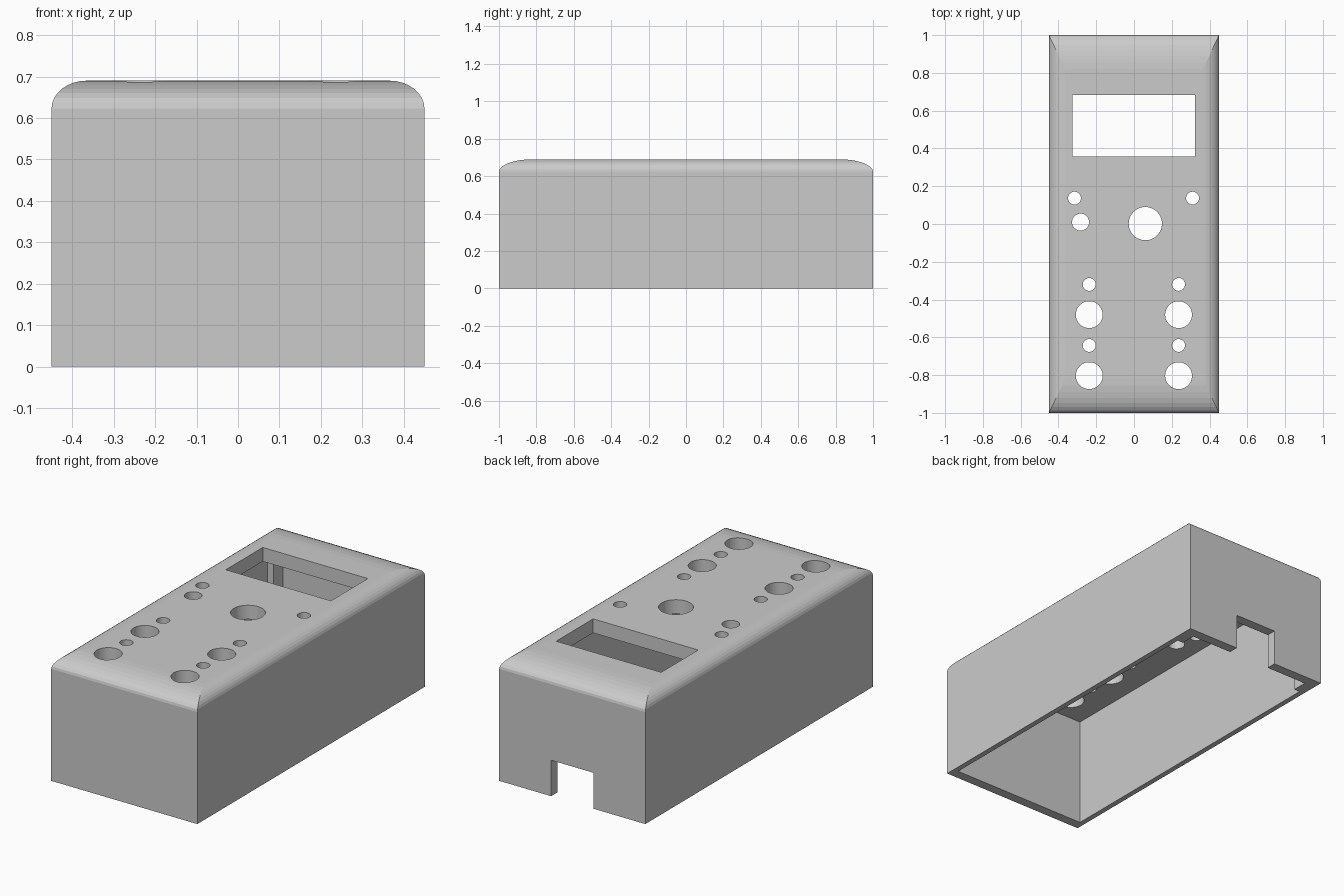
import bpy, bmesh, math
from mathutils import Vector

if "Cube" in bpy.data.objects:
    bpy.data.objects.remove(bpy.data.objects["Cube"])

W, L, H = 0.45, 1.0, 0.69      # half width, half length, height
RX, RY, RZ = 0.085, 0.18, 0.067  # elliptical edge rounding
CEIL = 0.612                   # inside ceiling height


def prism(name, points, offset):
    """Extrude a closed polygon of 3D points along an offset."""
    bm = bmesh.new()
    face = bm.faces.new([bm.verts.new(p) for p in points])
    ext = bmesh.ops.extrude_face_region(bm, geom=[face], use_keep_orig=True)
    verts = [g for g in ext["geom"] if isinstance(g, bmesh.types.BMVert)]
    bmesh.ops.translate(bm, verts=verts, vec=Vector(offset))
    bmesh.ops.recalc_face_normals(bm, faces=bm.faces)
    me = bpy.data.meshes.new(name)
    bm.to_mesh(me)
    bm.free()
    ob = bpy.data.objects.new(name, me)
    bpy.context.collection.objects.link(ob)
    return ob


def boolean(target, tool, operation):
    """Apply a boolean and remove the tool object."""
    mod = target.modifiers.new("cut", 'BOOLEAN')
    mod.operation, mod.solver, mod.object = operation, 'EXACT', tool
    bpy.context.view_layer.objects.active = target
    bpy.ops.object.modifier_apply(modifier=mod.name)
    bpy.data.objects.remove(tool)


def rounded_profile(half, r, n=8):
    """Half-plane outline (u, z) with elliptical top corners."""
    arc = [(half - r + r * math.cos(math.pi / 2 * i / n),
            H - RZ + RZ * math.sin(math.pi / 2 * i / n)) for i in range(n + 1)]
    right = [(half, 0)] + arc
    return right + [(-u, z) for u, z in reversed(right)]


def box_cut(x0, x1, y0, y1, z0, z1):
    pts = [(x0, y0, z0), (x1, y0, z0), (x1, y1, z0), (x0, y1, z0)]
    boolean(case, prism("box_cutter", pts, (0, 0, z1 - z0)), 'DIFFERENCE')


def hole(x, y, r, n=48):
    pts = [(x + r * math.cos(2 * math.pi * i / n),
            y + r * math.sin(2 * math.pi * i / n), 0.5) for i in range(n)]
    boolean(case, prism("hole_cutter", pts, (0, 0, 0.4)), 'DIFFERENCE')


# Outer shell: two rounded profiles crossed, giving mitred corners
case = prism("enclosure_case",
             [(u, -L, z) for u, z in rounded_profile(W, RX)], (0, 2 * L, 0))
side = prism("side_profile",
             [(-0.6, u, z) for u, z in rounded_profile(L, RY)], (1.2, 0, 0))
# keep the sides and floor of the cutter clear of the case faces
for v in side.data.vertices:
    if v.co.z < 0.01:
        v.co.z = -0.1
boolean(case, side, 'INTERSECT')

# Open cavity, with small posts left in the two back corners
ix, iy = W - 0.03, L - 0.055
px, py = ix - 0.035, iy - 0.085
outline = [(-ix, -iy), (ix, -iy), (ix, py), (px, py), (px, iy),
           (-px, iy), (-px, py), (-ix, py)]
cavity = prism("cavity", [(x, y, -0.1) for x, y in outline], (0, 0, CEIL + 0.1))
boolean(case, cavity, 'DIFFERENCE')

# Cable notch in the back wall and display window in the top
box_cut(-0.13, 0.13, 0.9, 1.1, -0.1, 0.2)
box_cut(-0.325, 0.322, 0.357, 0.682, 0.5, 0.9)

# Dial hole and indicator holes
hole(0.06, 0.002, 0.088)
hole(-0.283, 0.01, 0.045)
for x in (-0.315, 0.31):
    hole(x, 0.137, 0.034)

# Two columns of button holes, each with a small indicator behind it
for x in (-0.237, 0.236):
    for y in (-0.48, -0.803):
        hole(x, y, 0.071)
        hole(x, y + 0.16, 0.034)

# Plain grey plastic
grey = bpy.data.materials.new("grey_plastic")
grey.diffuse_color = (0.6, 0.6, 0.6, 1)
grey.use_nodes = True
grey.node_tree.nodes["Principled BSDF"].inputs["Base Color"].default_value = grey.diffuse_color
case.data.materials.clear()
case.data.materials.append(grey)
for p in case.data.polygons:
    p.material_index = 0
    p.use_smooth = False
